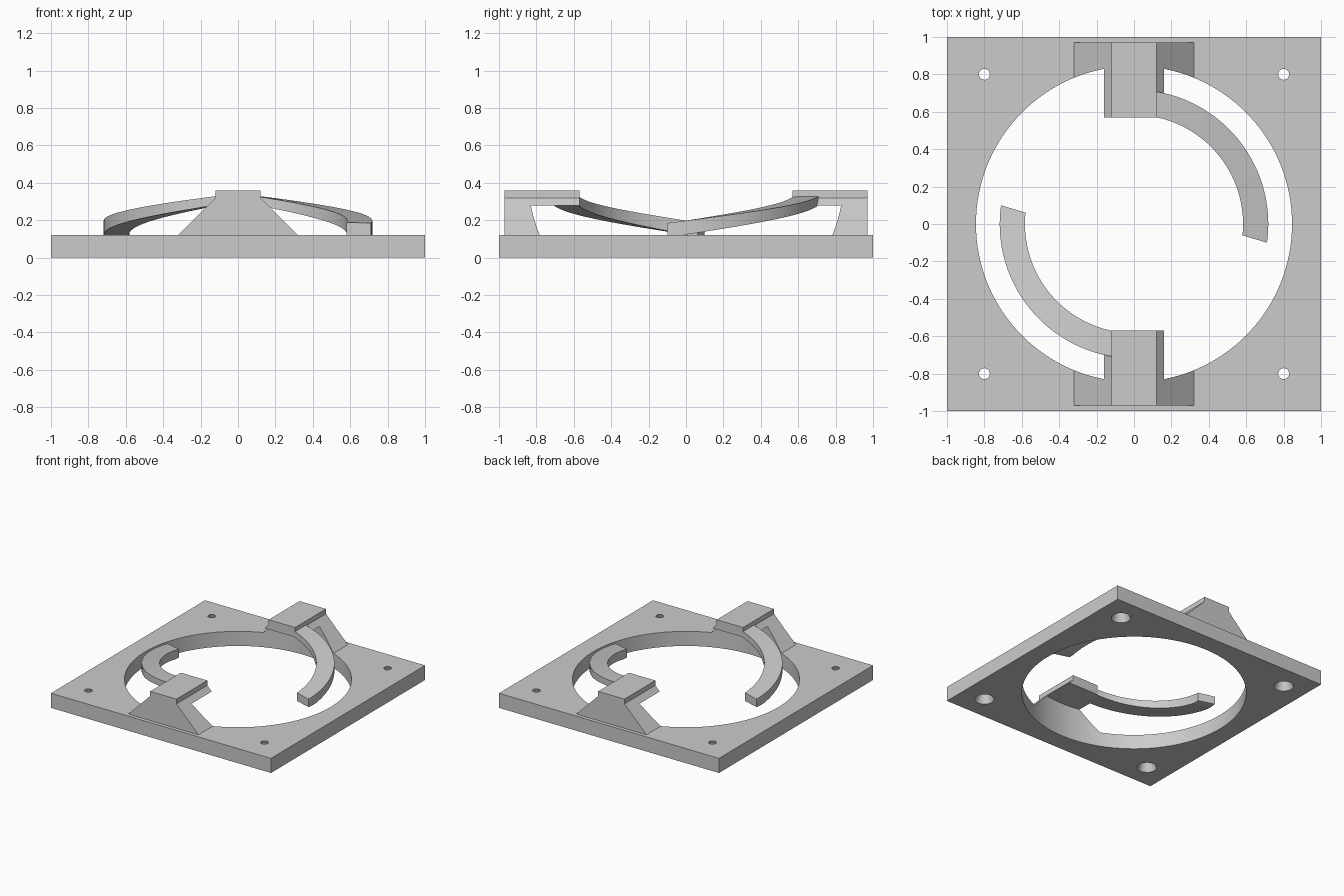
import bpy, bmesh
from math import radians, sin, cos, pi

cube = bpy.data.objects.get("Cube")
if cube:
    bpy.data.objects.remove(cube, do_unlink=True)

grey = bpy.data.materials.new("light_grey")
grey.use_nodes = True
grey.diffuse_color = (0.6, 0.6, 0.6, 1)
grey.node_tree.nodes["Principled BSDF"].inputs["Base Color"].default_value = (0.6, 0.6, 0.6, 1)

PLATE_TOP, HOLE_R = 0.12, 0.845


def make_object(name, bm):
    bmesh.ops.recalc_face_normals(bm, faces=bm.faces)
    mesh = bpy.data.meshes.new(name)
    bm.to_mesh(mesh)
    bm.free()
    mesh.materials.append(grey)
    obj = bpy.data.objects.new(name, mesh)
    bpy.context.collection.objects.link(obj)
    return obj


def cone(name, x, y, z0, z1, r0, r1, sides):
    bm = bmesh.new()
    bmesh.ops.create_cone(bm, cap_ends=True, segments=sides,
                          radius1=r0, radius2=r1, depth=z1 - z0)
    bmesh.ops.translate(bm, verts=bm.verts, vec=(x, y, (z0 + z1) / 2))
    return make_object(name, bm)


def activate(obj):
    bpy.ops.object.select_all(action='DESELECT')
    obj.select_set(True)
    bpy.context.view_layer.objects.active = obj


def cut(obj, cutter):
    activate(obj)
    mod = obj.modifiers.new("cut", 'BOOLEAN')
    mod.operation, mod.solver, mod.object = 'DIFFERENCE', 'EXACT', cutter
    bpy.ops.object.modifier_apply(modifier=mod.name)
    bpy.data.objects.remove(cutter, do_unlink=True)


def smooth(obj):
    activate(obj)
    bpy.ops.object.shade_smooth_by_angle(angle=radians(30))


# Base plate with the round opening and tapered screw holes
bm = bmesh.new()
bmesh.ops.create_cube(bm, size=2)
for v in bm.verts:
    v.co.z = PLATE_TOP if v.co.z > 0 else 0
plate = make_object("base_plate", bm)
cut(plate, cone("opening_cutter", 0, 0, -0.1, 0.3, HOLE_R, HOLE_R, 128))
for x in (-0.8, 0.8):
    for y in (-0.8, 0.8):
        cut(plate, cone("screw_cutter", x, y, -0.03, 0.15, 0.084, 0.018, 32))
smooth(plate)


# Bracket: sloped block, undercut by the opening so its top overhangs
def bracket(name, side):
    profile = [(-0.32, 0.12), (0.32, 0.12), (0.12, 0.32),
               (0.12, 0.36), (-0.12, 0.36), (-0.12, 0.32)]
    bm = bmesh.new()
    face = bm.faces.new([bm.verts.new((x, side * 0.97, z)) for x, z in profile])
    ext = bmesh.ops.extrude_face_region(bm, geom=[face])
    moved = [g for g in ext["geom"] if isinstance(g, bmesh.types.BMVert)]
    bmesh.ops.translate(bm, verts=moved, vec=(0, -side * 0.4, 0))
    obj = make_object(name, bm)
    cut(obj, cone("undercut_cutter", 0, 0, 0, 0.28, HOLE_R, HOLE_R, 128))
    smooth(obj)


# Curved arm: a ramp sweeping down from the bracket to its free end
def arm(name, turn, steps=48):
    bm = bmesh.new()
    rings = []
    for i in range(steps + 1):
        t = i / steps
        ring = []
        for r, end, top in ((0.583, -6, 0), (0.583, -6, 1), (0.718, -8, 1), (0.718, -8, 0)):
            deg = 87 + (end - 87) * t
            a = radians(deg) + turn
            rise = min(1, max(0, (deg + 8) / 88))
            if top:
                z = 0.185 + 0.143 * rise
            else:
                z = max(PLATE_TOP, 0.108 + 0.172 * rise)
            ring.append(bm.verts.new((r * cos(a), r * sin(a), z)))
        rings.append(ring)
    for a, b in zip(rings, rings[1:]):
        for k in range(4):
            n = (k + 1) % 4
            bm.faces.new((a[k], a[n], b[n], b[k]))
    bm.faces.new(rings[0])
    bm.faces.new(rings[-1])
    smooth(make_object(name, bm))


bracket("back_bracket", 1)
bracket("front_bracket", -1)
arm("back_arm", 0)
arm("front_arm", pi)
